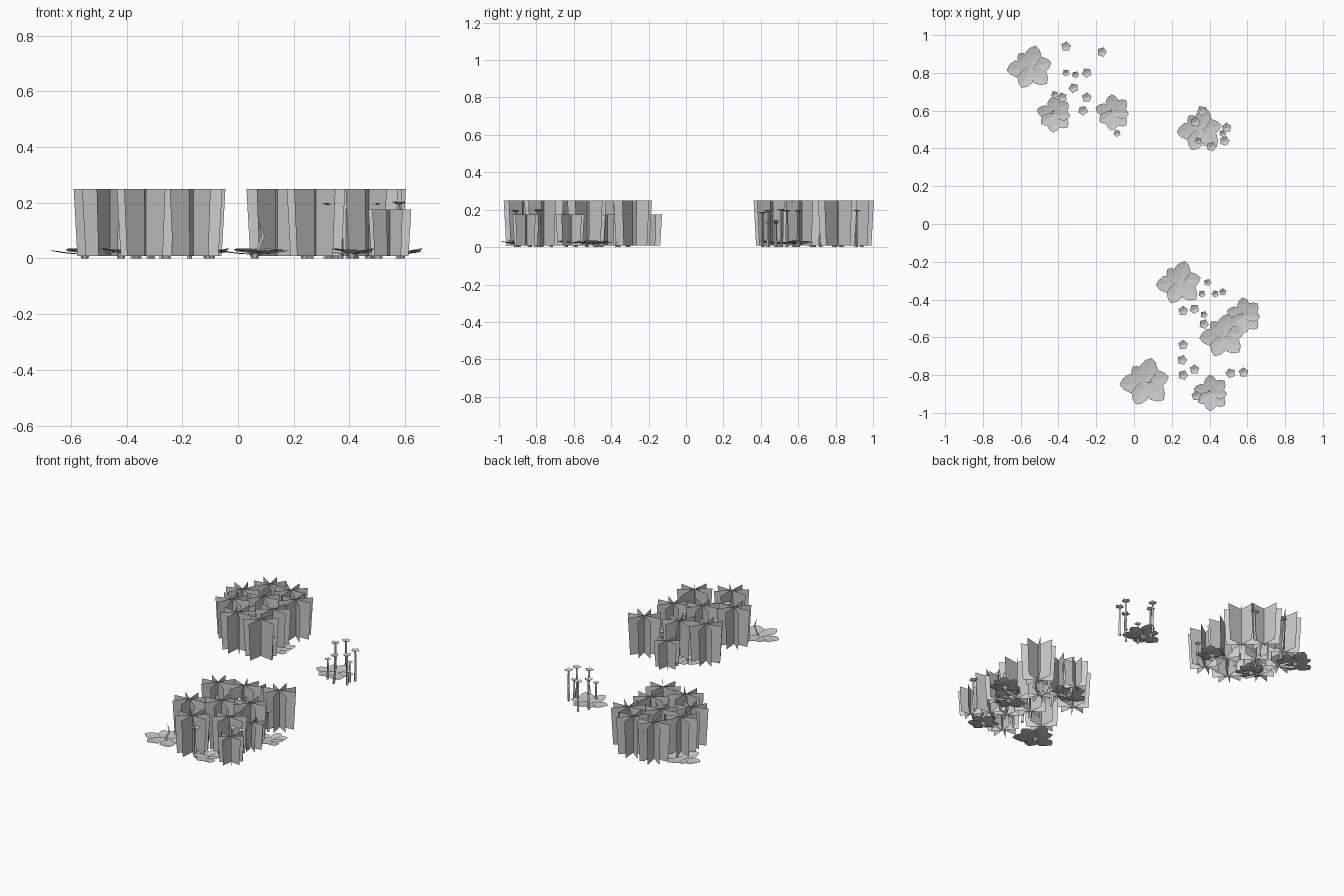
import bpy, math, random
from math import cos, sin, pi, radians

if "Cube" in bpy.data.objects:
    bpy.data.objects.remove(bpy.data.objects["Cube"])

random.seed(4)


def make(name, verts, faces):
    me = bpy.data.meshes.new(name)
    me.from_pydata(verts, [], faces)
    me.update()
    ob = bpy.data.objects.new(name, me)
    bpy.context.collection.objects.link(ob)
    return ob


# Grass clumps: four vertical crossed cards, slightly wider at the top
def grass(name, spots, r, h):
    verts, faces = [], []
    for x, y in spots:
        turn = random.uniform(0, pi / 4)
        for k in range(4):
            a = turn + k * pi / 4
            c, s = cos(a), sin(a)
            b = len(verts)
            for d, z in ((-r * .87, .008), (r * .87, .008), (r, h), (-r, h)):
                verts.append((x + d * c, y + d * s, z))
            faces.append((b, b + 1, b + 2, b + 3))
    return make(name, verts, faces)


grass("grass_back", [(-.40, .90), (-.25, .90), (-.49, .75), (-.33, .73), (-.15, .81),
                     (-.46, .60), (-.33, .47), (-.16, .465), (-.18, .62)], .105, .25)
grass("grass_front", [(.135, -.40), (.29, -.35), (.50, -.285), (.46, -.53), (.135, -.69),
                      (.30, -.60), (.28, -.87), (.47, -.76)], .105, .25)
grass("grass_short", [(.545, -.85), (.28, -.205), (.53, -.62), (.38, -.72), (.38, -.42)],
      .078, .175)


# Ground plants: rosettes of low, folded, overlapping leaves
BIG = [(187, .125), (130, .095), (75, .118), (12, .115), (-45, .125), (-112, .118)]
SMALL = [(95, .10), (42, .098), (-5, .085), (-45, .10), (-95, .10), (-145, .09), (165, .10)]
OUTLINE = [(0, .12), (.3, .28), (.62, .36), (.86, .21), (1, 0)]


def rosette(name, x, y, leaves, scale):
    verts, faces = [], []
    for i, (deg, length) in enumerate(leaves):
        a, L = radians(deg), length * scale
        b = len(verts)
        lift = .014 + .004 * (i % 3)
        for t, w in OUTLINE:
            z = lift + .014 * t * t
            for side in (-1, 0, 1):
                u, v = L * t, L * w * side
                verts.append((x + u * cos(a) - v * sin(a), y + u * sin(a) + v * cos(a),
                              z + .003 * abs(side)))
        for j in range(len(OUTLINE) - 2):
            for k in (0, 1):
                p = b + 3 * j + k
                faces.append((p, p + 3, p + 4, p + 1))
        p, tip = b + 3 * (len(OUTLINE) - 2), b + 3 * (len(OUTLINE) - 1) + 1
        faces += [(p, tip, p + 1), (p + 1, tip, p + 2)]
    # short crown under the leaves
    b = len(verts)
    for z, r in ((0, .012), (.02, .02)):
        verts += [(x + r * cos(k * pi / 3), y + r * sin(k * pi / 3), z) for k in range(6)]
    faces += [(b + k, b + (k + 1) % 6, b + 6 + (k + 1) % 6, b + 6 + k) for k in range(6)]
    return make(name, verts, faces)


for i, (x, y, s) in enumerate([(-.55, .83, 1), (.35, .50, 1), (.24, -.31, 1),
                               (.06, -.835, 1.1), (.47, -.59, 1)]):
    rosette(f"broad_leaf_plant_{i}", x, y, BIG, s)
for i, (x, y) in enumerate([(-.42, .58), (-.11, .59), (.585, -.485), (.41, -.895)]):
    rosette(f"small_leaf_plant_{i}", x, y, SMALL, .97)


# Flowers: thin stem with a shallow five-petalled cup
def flower(name, x, y, h, r):
    verts, faces = [], []
    lean = random.uniform(-.006, .006)
    for z, sr, dx in ((0, .009, lean), (h * .5, .007, -lean), (h - .004, .006, 0)):
        verts += [(x + dx + sr * cos(k * pi / 2), y + sr * sin(k * pi / 2), z) for k in range(4)]
    for ring in (0, 4):
        faces += [(ring + k, ring + (k + 1) % 4, ring + 4 + (k + 1) % 4, ring + 4 + k)
                  for k in range(4)]
    b, turn = len(verts), random.uniform(0, 1)
    verts.append((x, y, h - .008))
    for k in range(10):
        a = turn + k * pi / 5
        q = r if k % 2 else r * .78
        verts.append((x + q * cos(a), y + q * sin(a), h + (.004 if k % 2 else 0)))
    faces += [(b, b + 1 + k, b + 1 + (k + 1) % 10) for k in range(10)]
    return make(name, verts, faces)


TALL = [(-.36, .94), (-.17, .91), (-.25, .80), (-.32, .72), (-.38, .67), (-.25, .67),
        (-.27, .60), (.36, .60), (.325, .54), (.41, .41), (.48, .44), (.49, .51),
        (.26, -.46), (.32, -.45), (.37, -.53), (.26, -.64), (.255, -.72), (.26, -.80),
        (.32, -.77), (.51, -.79), (.58, -.785), (.33, -.91)]
LOW = [(-.36, .80), (-.31, .79), (-.42, .685), (-.09, .48), (.34, .44), (.47, .48),
       (.39, -.31), (.36, -.37), (.43, -.37), (.47, -.36), (.37, -.48)]
for i, (x, y) in enumerate(TALL):
    flower(f"tall_flower_{i}", x, y, random.choice((.185, .195, .2)), .027)
for i, (x, y) in enumerate(LOW):
    flower(f"low_flower_{i}", x, y, random.choice((.13, .14)), .02)


# Sprout rising from the front broad leaf plant
make("sprout", [(.06, -.84, .02), (.07, -.84, .02), (.085, -.835, .08), (.095, -.835, .08),
                (.075, -.84, .135)], [(0, 1, 3, 2), (2, 3, 4)])
